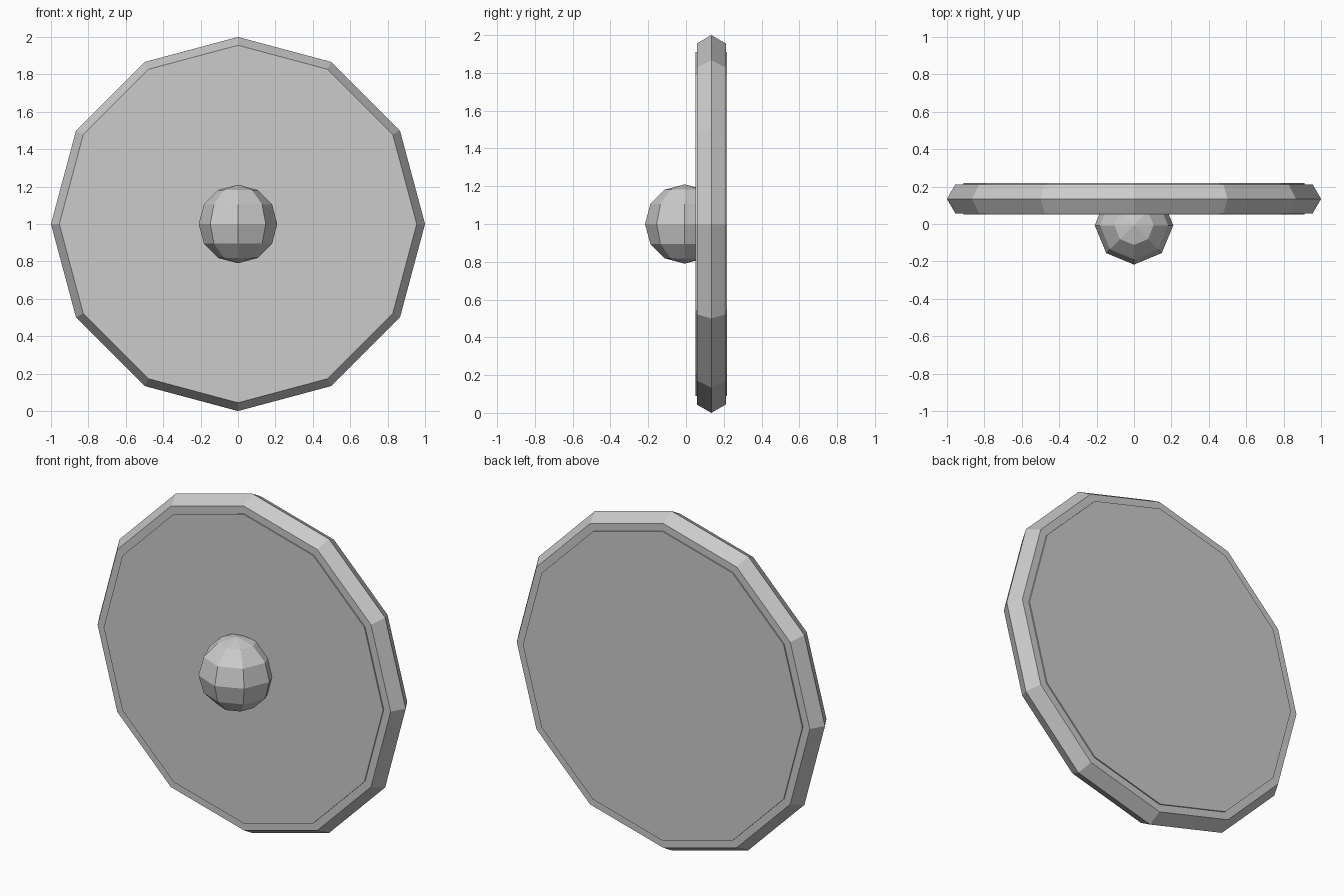
import bpy
from math import pi

if "Cube" in bpy.data.objects:
    bpy.data.objects.remove(bpy.data.objects["Cube"])

UPRIGHT = (pi / 2, 0, 0)
DISC_Y = 0.134

# Faceted rim: twelve sides with a hexagonal section
bpy.ops.mesh.primitive_torus_add(
    major_segments=12, minor_segments=6, major_radius=0.911, minor_radius=0.089,
    location=(0, DISC_Y, 1), rotation=UPRIGHT)
bpy.context.object.name = "rim"

# Flat disc filling the rim, slightly thicker than it
bpy.ops.mesh.primitive_cylinder_add(
    vertices=12, radius=0.911, depth=0.168,
    location=(0, DISC_Y, 1), rotation=UPRIGHT)
bpy.context.object.name = "disc"

# Low-poly centre boss
bpy.ops.mesh.primitive_uv_sphere_add(
    segments=8, ring_count=6, radius=0.21, location=(0, -0.007, 1))
bpy.context.object.name = "centre_boss"
